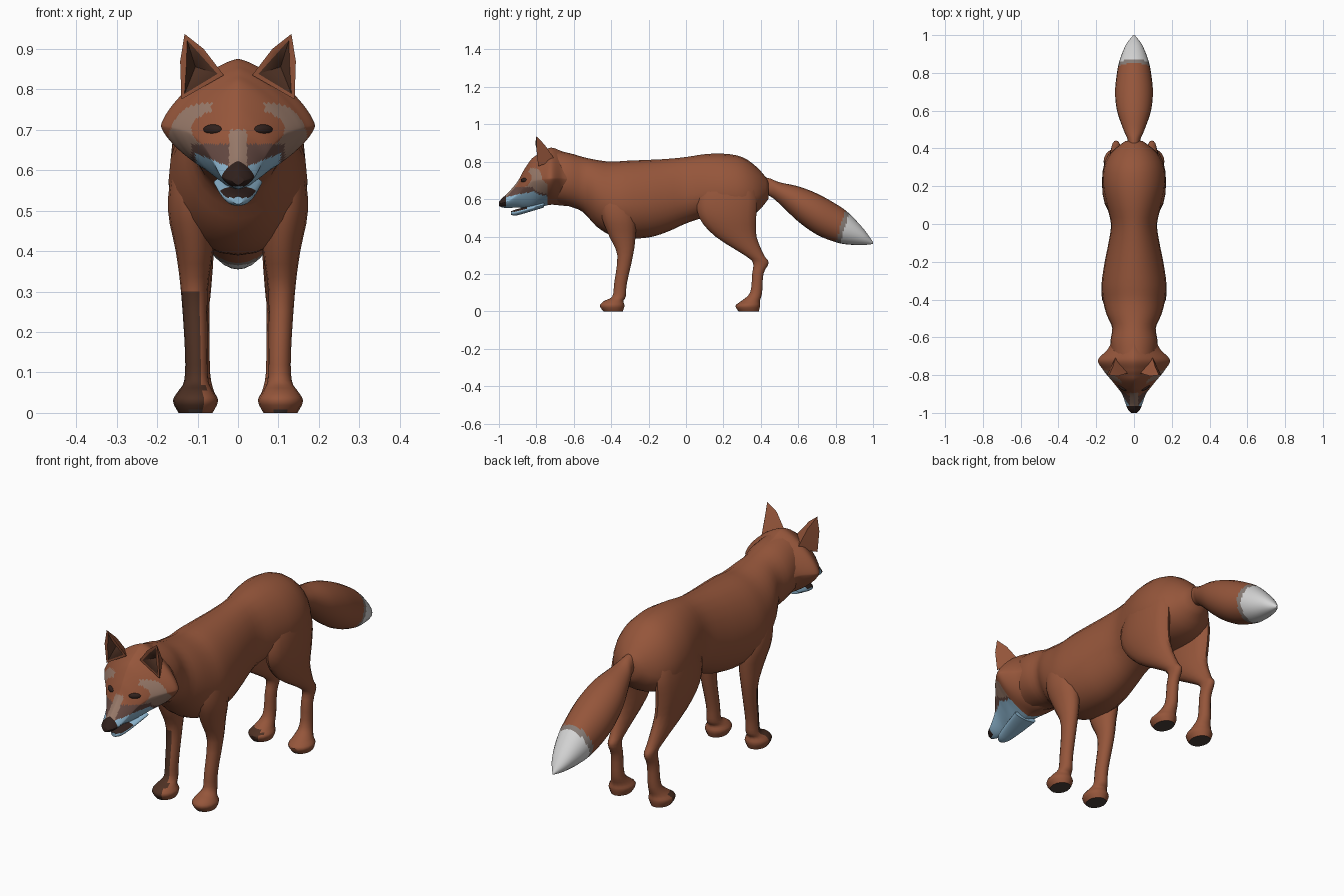
import bpy, bmesh, math
from mathutils import Vector

if "Cube" in bpy.data.objects:
    bpy.data.objects.remove(bpy.data.objects["Cube"])

# Colours (linear)
COLOURS = {
    "russet_fur": (0.30, 0.092, 0.043),
    "dark_fur": (0.075, 0.03, 0.017),
    "pale_mask": (0.31, 0.19, 0.14),
    "muzzle_brown": (0.13, 0.067, 0.055),
    "blue_chin": (0.27, 0.47, 0.63),
    "nose_black": (0.03, 0.015, 0.012),
    "tail_white": (0.66, 0.66, 0.66),
    "tail_grey": (0.24, 0.2, 0.18),
    "paw_pad": (0.07, 0.05, 0.045),
}
MATS = {}
for label, rgb in COLOURS.items():
    m = bpy.data.materials.new(label)
    m.use_nodes = True
    m.diffuse_color = (*rgb, 1)
    bsdf = m.node_tree.nodes["Principled BSDF"]
    bsdf.inputs["Base Color"].default_value = (*rgb, 1)
    bsdf.inputs["Roughness"].default_value = 0.8
    MATS[label] = m
PARTS = []


def finish(name, bm, paint):
    """Turn a bmesh into an object, painting each face by a rule."""
    bmesh.ops.recalc_face_normals(bm, faces=bm.faces)
    bm.normal_update()
    used = []
    for f in bm.faces:
        label = paint(f.calc_center_median(), f.normal)
        if label not in used:
            used.append(label)
        f.material_index = used.index(label)
    me = bpy.data.meshes.new(name)
    bm.to_mesh(me)
    bm.free()
    for label in used:
        me.materials.append(MATS[label])
    ob = bpy.data.objects.new(name, me)
    bpy.context.collection.objects.link(ob)
    PARTS.append(ob)
    return ob


def smooth_rows(rows, sub):
    """Catmull-Rom interpolation through the section rows."""
    rows = [Vector(r) for r in rows]
    out = []
    for i in range(len(rows) - 1):
        a, b, c, d = rows[max(i - 1, 0)], rows[i], rows[i + 1], rows[min(i + 2, len(rows) - 1)]
        for k in range(sub):
            t = k / sub
            out.append(b + (c - a) * (t / 2) + (a * 2 - b * 5 + c * 4 - d) * (t * t / 2)
                       + (b * 3 - a - c * 3 + d) * (t ** 3 / 2))
    return out + [rows[-1]]


def loft(name, rows, section, paint, sides=24, sub=3):
    bm = bmesh.new()
    rings = [[bm.verts.new(section(r, 2 * math.pi * k / sides)) for k in range(sides)]
             for r in smooth_rows(rows, sub)]
    for a, b in zip(rings, rings[1:]):
        for k in range(sides):
            n = (k + 1) % sides
            bm.faces.new((a[k], a[n], b[n], b[k]))
    bm.faces.new(rings[0])
    bm.faces.new(rings[-1])
    return finish(name, bm, paint)


def lengthwise(power=1.0):
    """Section across y from a row of y, top, widest height, bottom, half width."""
    def section(r, a):
        y, top, mid, bot, half = r
        s, c = math.sin(a), math.cos(a)
        x = half * math.copysign(abs(s) ** power, s)
        reach = top - mid if c > 0 else mid - bot
        return (x, y, mid + reach * math.copysign(abs(c) ** power, c))
    return section


def upright(side):
    """Section across z from a row of z, centre x, centre y, x radius, y radius."""
    def section(r, a):
        z, cx, cy, rx, ry = r
        return (side * (cx + rx * math.sin(a)), cy + ry * math.cos(a), z)
    return section


def plain(label):
    return lambda c, n: label


# Torso and neck
loft("body", [
    (-.7, .86, .71, .58, .12), (-.62, .845, .7, .56, .125), (-.55, .825, .68, .53, .115),
    (-.48, .81, .63, .455, .145), (-.4, .8, .58, .405, .165), (-.32, .805, .57, .39, .172),
    (-.2, .81, .58, .395, .155), (-.1, .815, .6, .425, .135), (0, .825, .62, .47, .122),
    (.1, .84, .63, .5, .145), (.2, .843, .63, .5, .165), (.3, .825, .62, .5, .16),
    (.38, .77, .62, .53, .12), (.44, .7, .65, .6, .045)], lengthwise(), plain("russet_fur"))


# Head with painted face
def face_paint(c, n):
    x, y, z = abs(c.x), c.y, c.z
    if y > -.74:
        return "russet_fur"
    if y < -.965 and z > .56:
        return "nose_black"
    if z < .6 + .4 * x and x < .105:
        return "blue_chin"
    if x < .022 and z < .7:
        return "pale_mask"
    if z < .665 and x < .115:
        return "muzzle_brown"
    eye_patch = ((x - .05) / .065) ** 2 + ((z - .7) / .045) ** 2 < 1
    outer = ((x - .075) / .095) ** 2 + ((z - .68) / .087) ** 2 < 1
    if outer and not eye_patch and (x > .065 or z < .66):
        return "pale_mask"
    return "russet_fur"


loft("head", [
    (-.6, .84, .7, .56, .11), (-.66, .855, .71, .565, .137), (-.72, .875, .71, .57, .19),
    (-.77, .855, .705, .56, .165), (-.8, .835, .7, .552, .143), (-.83, .81, .69, .548, .117),
    (-.87, .75, .66, .552, .085), (-.9, .695, .625, .555, .063), (-.95, .635, .59, .553, .045),
    (-.98, .608, .58, .555, .033), (-1, .585, .574, .563, .015)],
    lengthwise(1.45), face_paint, sides=96, sub=8)

# Lower jaw with a dark mouth line
loft("lower_jaw", [
    (-.76, .585, .57, .555, .06), (-.85, .56, .545, .528, .046),
    (-.91, .545, .53, .512, .031), (-.935, .535, .525, .516, .012)], lengthwise(),
    lambda c, n: "nose_black" if n.z > .5 and c.y < -.85 else "blue_chin")


# Ears: a hollowed front and a ridged back
def ear(side, name):
    bm = bmesh.new()
    inner, crest, tip, edge, outer, heel, spine = [
        bm.verts.new((side * x, y, z)) for x, y, z in (
            (.035, -.79, .835), (.085, -.805, .9), (.132, -.8, .937), (.143, -.8, .87),
            (.14, -.79, .775), (.095, -.7, .81), (.112, -.755, .89))]
    front = bm.faces.new((inner, crest, tip, edge, outer))
    for loop in ((inner, heel, spine, crest), (crest, spine, tip), (tip, spine, edge),
                 (edge, spine, heel, outer), (inner, outer, heel)):
        bm.faces.new(loop)
    bmesh.ops.recalc_face_normals(bm, faces=bm.faces)
    bmesh.ops.inset_region(bm, faces=[front], thickness=.016)
    bmesh.ops.poke(bm, faces=[front], offset=-.03)
    hollow = [f.calc_center_median() for f in bm.faces
              if any(len(v.link_edges) == 5 and len(v.link_faces) == 5 and
                     all(len(g.verts) == 3 for g in v.link_faces) for v in f.verts)]
    finish(name, bm, lambda c, n: "dark_fur"
           if any((c - h).length < .0005 for h in hollow) else "russet_fur")


# Eyes
def eye(side, name):
    bm = bmesh.new()
    bmesh.ops.create_uvsphere(bm, u_segments=16, v_segments=10, radius=1)
    for v in bm.verts:
        v.co = Vector((side * (.062 + .024 * v.co.x), -.865 + .014 * v.co.y + .012 * v.co.x,
                       .7 + .013 * v.co.z))
    finish(name, bm, plain("nose_black"))


# Legs, each running from inside the torso down to the paw
FRONT_LEG = [
    (0, .105, -.39, .042, .052), (.03, .105, -.395, .056, .066), (.055, .105, -.387, .042, .052),
    (.08, .103, -.358, .03, .036), (.15, .103, -.35, .028, .034), (.3, .108, -.325, .033, .042),
    (.4, .108, -.34, .046, .07), (.5, .117, -.36, .056, .09), (.6, .11, -.38, .052, .08),
    (.7, .09, -.39, .03, .05)]
HIND_LEG = [
    (0, .105, .335, .042, .054), (.03, .105, .33, .056, .066), (.055, .102, .345, .042, .05),
    (.1, .097, .375, .028, .032), (.2, .095, .384, .025, .03), (.26, .095, .4, .024, .042),
    (.3, .097, .365, .03, .052), (.4, .105, .267, .045, .11), (.5, .115, .223, .053, .152),
    (.6, .115, .22, .053, .16), (.7, .1, .23, .05, .13), (.77, .08, .24, .03, .07)]


def leg_paint(side, sock):
    def paint(c, n):
        if n.z < -.6 and c.z < .03:
            return "paw_pad"
        if side < 0 and c.z < sock and n.y < 0 and n.x < .4:
            return "dark_fur"
        return "russet_fur"
    return paint


for side, word in ((1, "left"), (-1, "right")):
    loft(word + "_front_leg", FRONT_LEG, upright(side), leg_paint(side, .3), sides=16)
    loft(word + "_hind_leg", HIND_LEG, upright(side), leg_paint(side, .06), sides=16)
    ear(side, word + "_ear")
    eye(side, word + "_eye")


# Tail with a pale tip
def tail_paint(c, n):
    past = c.y - .8 - .3 * (c.z - .37)
    return "russet_fur" if past < 0 else "tail_grey" if past < .025 else "tail_white"


loft("tail", [
    (.4, .72, .68, .63, .03), (.45, .71, .66, .615, .035), (.5, .69, .635, .575, .056),
    (.6, .668, .575, .48, .09), (.7, .63, .52, .41, .1), (.8, .575, .47, .37, .09),
    (.87, .525, .44, .357, .075), (.95, .44, .4, .355, .042), (1, .37, .365, .36, .004)],
    lengthwise(), tail_paint, sub=8)

# Smooth shading with crisp edges kept
bpy.ops.object.select_all(action="DESELECT")
for ob in PARTS:
    ob.select_set(True)
bpy.context.view_layer.objects.active = PARTS[0]
bpy.ops.object.shade_smooth_by_angle(angle=math.radians(50))
